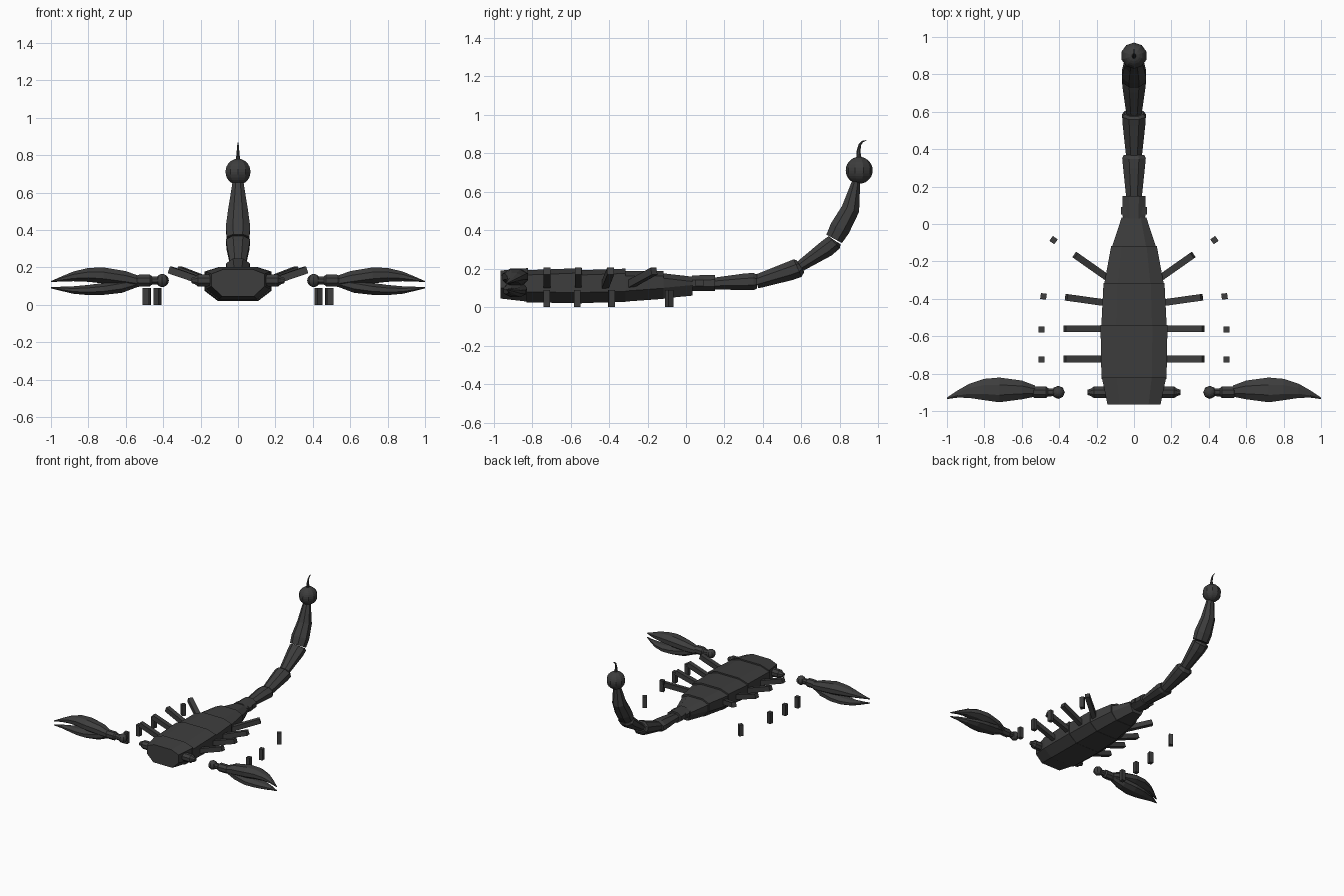
import bpy, bmesh, math
from mathutils import Vector

shell = bpy.data.materials.new("dark grey shell")
shell.diffuse_color = (0.047, 0.047, 0.047, 1)


def finish(name, bm):
    bmesh.ops.recalc_face_normals(bm, faces=bm.faces)
    me = bpy.data.meshes.new(name)
    bm.to_mesh(me)
    bm.free()
    me.materials.append(shell)
    ob = bpy.data.objects.new(name, me)
    bpy.context.collection.objects.link(ob)
    return ob


def loft(name, rings):
    """Skin a list of equal-length point rings and cap both ends."""
    bm = bmesh.new()
    vs = [[bm.verts.new(p) for p in r] for r in rings]
    n = len(vs[0])
    for a, b in zip(vs, vs[1:]):
        for i in range(n):
            j = (i + 1) % n
            bm.faces.new((a[i], a[j], b[j], b[i]))
    bm.faces.new(vs[0])
    bm.faces.new(vs[-1])
    return finish(name, bm)


def tube(name, path, sizes, side, n=8, axis=None):
    """Faceted tube along a path; sizes = half extents (along side, across)."""
    path = [Vector(p) for p in path]
    side = Vector(side).normalized()
    k = 1 / math.cos(math.pi / n)
    rings = []
    for i, (p, (a, b)) in enumerate(zip(path, sizes)):
        t = Vector(axis) if axis else path[min(i + 1, len(path) - 1)] - path[max(i - 1, 0)]
        up = t.cross(side).normalized()
        angs = [2 * math.pi * (j + 0.5) / n for j in range(n)]
        rings.append([p + side * a * k * math.cos(w) + up * b * k * math.sin(w) for w in angs])
    return loft(name, rings)


def ball(name, loc, r, u=8, v=10):
    bm = bmesh.new()
    bmesh.ops.create_uvsphere(bm, u_segments=u, v_segments=v, radius=r)
    bmesh.ops.translate(bm, verts=bm.verts, vec=loc)
    return finish(name, bm)


# body: overlapping plates, each flaring slightly at its rear edge
def body_ring(y, w, lo, hi):
    half = [(0.55 * w, hi), (w, hi - 0.025), (w, lo + 0.055), (0.6 * w, lo)]
    return [(x, y, z) for x, z in half] + [(-x, y, z) for x, z in reversed(half)]


plates = [
    ("head", (-0.965, 0.142, 0.045, 0.19), (-0.82, 0.172, 0.028, 0.203)),
    ("front_plate", (-0.83, 0.174, 0.025, 0.192), (-0.54, 0.179, 0.02, 0.203)),
    ("middle_plate", (-0.55, 0.175, 0.021, 0.192), (-0.315, 0.163, 0.027, 0.2)),
    ("back_plate", (-0.325, 0.16, 0.028, 0.188), (-0.118, 0.122, 0.043, 0.188)),
    ("rear_plate", (-0.13, 0.12, 0.044, 0.177), (0.035, 0.066, 0.06, 0.158)),
]
for name, a, b in plates:
    loft(name, [body_ring(*a), body_ring(*b)])

# tail: (y, z, half width, half height) along each segment
tail = [
    [(0.03, 0.125, 0.06, 0.04), (0.15, 0.125, 0.062, 0.042)],
    [(0.145, 0.123, 0.042, 0.03), (0.30, 0.131, 0.058, 0.043),
     (0.35, 0.133, 0.063, 0.045), (0.37, 0.133, 0.055, 0.036)],
    [(0.365, 0.132, 0.042, 0.036), (0.54, 0.188, 0.061, 0.049),
     (0.58, 0.203, 0.063, 0.05), (0.595, 0.213, 0.05, 0.036)],
    [(0.59, 0.21, 0.04, 0.028), (0.73, 0.305, 0.06, 0.045),
     (0.77, 0.337, 0.064, 0.043), (0.775, 0.345, 0.05, 0.034)],
    [(0.77, 0.355, 0.06, 0.046), (0.80, 0.41, 0.065, 0.053),
     (0.855, 0.51, 0.052, 0.047), (0.886, 0.66, 0.028, 0.02)],
]
for i, seg in enumerate(tail):
    tube(f"tail_segment_{i + 1}", [(0, y, z) for y, z, _, _ in seg],
         [(w, h) for _, _, w, h in seg], (1, 0, 0))
tube("tail_collar", [(0, 0.05, 0.125), (0, 0.09, 0.125)], [(0.07, 0.036)] * 2, (1, 0, 0))
ball("venom_bulb", (0, 0.9, 0.711), 0.07, 10, 14)
tube("stinger", [(0, 0.9, 0.765), (0, 0.896, 0.81), (0, 0.904, 0.845), (0, 0.918, 0.861), (0, 0.938, 0.867)],
     [(0.012, 0.014), (0.008, 0.01), (0.005, 0.007), (0.003, 0.004), (0.001, 0.001)], (1, 0, 0))

# pincers: (x, y, z, half depth, half height)
upper = [(0.53, -0.893, 0.125, 0.03, 0.03), (0.60, -0.887, 0.14, 0.05, 0.04),
         (0.72, -0.887, 0.157, 0.066, 0.043), (0.80, -0.885, 0.16, 0.057, 0.037),
         (0.88, -0.892, 0.152, 0.038, 0.026), (0.94, -0.908, 0.139, 0.02, 0.014),
         (1.0, -0.932, 0.124, 0.004, 0.003)]
lower = [(0.54, -0.893, 0.118, 0.026, 0.024), (0.62, -0.887, 0.1, 0.05, 0.036),
         (0.72, -0.887, 0.085, 0.062, 0.032), (0.80, -0.885, 0.079, 0.054, 0.027),
         (0.88, -0.892, 0.079, 0.034, 0.02), (0.94, -0.908, 0.085, 0.018, 0.012),
         (1.0, -0.932, 0.091, 0.004, 0.003)]
arm = [(0.425, 0.02), (0.46, 0.022), (0.47, 0.031), (0.53, 0.031), (0.545, 0.022)]
stub = [(0.12, 0.03), (0.17, 0.031), (0.215, 0.031), (0.23, 0.02), (0.248, 0.014)]

# legs: inner (x, y), outer (x, y), foot (x, y)
legs = [((0.14, -0.722), (0.37, -0.722), (0.495, -0.724)),
        ((0.14, -0.56), (0.37, -0.56), (0.495, -0.565)),
        ((0.14, -0.423), (0.362, -0.392), (0.484, -0.387)),
        ((0.11, -0.31), (0.315, -0.166), (0.43, -0.086))]

for s, tag in ((1, "right"), (-1, "left")):
    X = (s, 0, 0)
    for name, data in (("upper_pincer", upper), ("lower_pincer", lower)):
        tube(f"{tag}_{name}", [(s * d[0], d[1], d[2]) for d in data],
             [d[3:] for d in data], (0, 1, 0), axis=X)
    for name, data in (("wrist", arm), ("shoulder", stub)):
        tube(f"{tag}_{name}", [(s * x, -0.9, 0.13) for x, _ in data],
             [(r, r) for _, r in data], (0, 1, 0), axis=X)
    ball(f"{tag}_elbow", (s * 0.405, -0.9, 0.13), 0.035)
    for i, (a, b, f) in enumerate(legs):
        direction = Vector((s * (b[0] - a[0]), b[1] - a[1], 0))
        across = direction.cross(Vector((0, 0, 1)))
        tube(f"{tag}_leg_{i + 1}", [(s * a[0], a[1], 0.108), (s * b[0], b[1], 0.187)],
             [(0.018, 0.019)] * 2, across, n=4)
        tube(f"{tag}_foot_{i + 1}", [(s * f[0], f[1], 0), (s * f[0], f[1], 0.09)],
             [(0.016, 0.016)] * 2, across, n=4)
